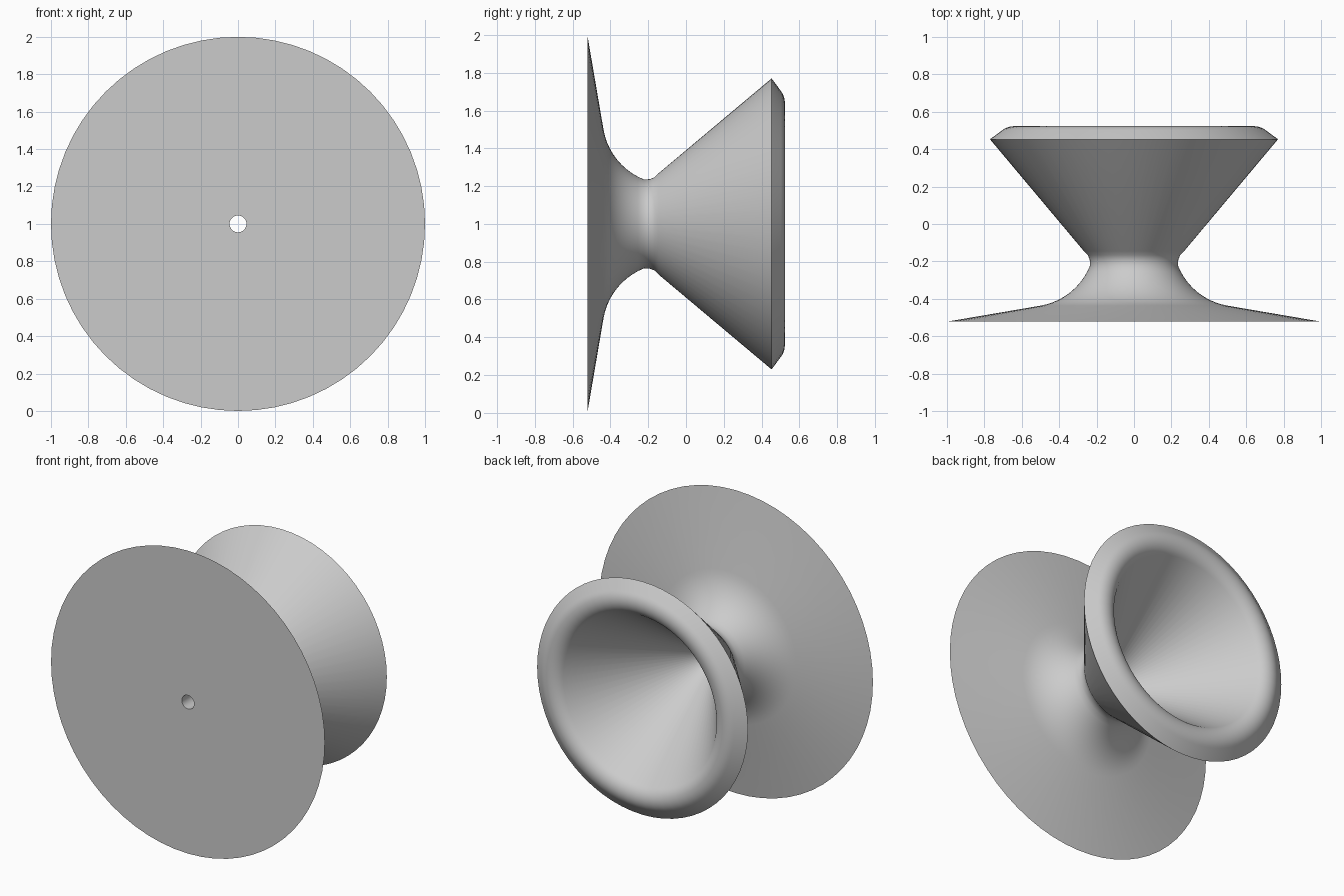
import bpy
import bmesh
from math import radians, sin, cos
from mathutils import Matrix, Vector

cube = bpy.data.objects.get("Cube")
if cube:
    bpy.data.objects.remove(cube)

SEGMENTS = 64
AXIS_HEIGHT = 1.0


def make_material(name, colour):
    mat = bpy.data.materials.new(name)
    mat.use_nodes = True
    mat.diffuse_color = colour
    mat.node_tree.nodes["Principled BSDF"].inputs["Base Color"].default_value = colour
    return mat


def arc(centre, radius, start, end, steps):
    """Points (r, y) along a circular arc, angles in degrees."""
    angles = [radians(start + (end - start) * i / steps) for i in range(steps + 1)]
    return [(centre[0] + radius * cos(a), centre[1] + radius * sin(a)) for a in angles]


def lathe(name, profile, material):
    """Revolve a closed (radius, y) profile about the horizontal y axis."""
    bm = bmesh.new()
    rings = []
    for i in range(SEGMENTS):
        turn = Matrix.Rotation(radians(360 * i / SEGMENTS), 3, "Y")
        rings.append([bm.verts.new(turn @ Vector((r, y, 0))) for r, y in profile])
    n = len(profile)
    for i, ring in enumerate(rings):
        nxt = rings[(i + 1) % SEGMENTS]
        for j in range(n):
            k = (j + 1) % n
            bm.faces.new((ring[j], ring[k], nxt[k], nxt[j]))
    bmesh.ops.recalc_face_normals(bm, faces=bm.faces)
    mesh = bpy.data.meshes.new(name)
    bm.to_mesh(mesh)
    bm.free()
    mesh.materials.append(material)
    obj = bpy.data.objects.new(name, mesh)
    obj.location.z = AXIS_HEIGHT
    bpy.context.collection.objects.link(obj)
    bpy.ops.object.select_all(action="DESELECT")
    obj.select_set(True)
    bpy.context.view_layer.objects.active = obj
    bpy.ops.object.shade_smooth_by_angle(angle=radians(30))
    return obj


grey = make_material("plain grey", (0.6, 0.6, 0.6, 1))

# Flat base disc with a centre hole, thinning to a sharp edge
profile = [(0.045, -0.522), (1.0, -0.522)]
# Concave flare from the disc up to the neck
profile += arc((0.558, -0.094), 0.3475, 260.4, 201.6, 10)
# Narrow neck rounding into the outer cone
profile += [(0.237, -0.19), (0.247, -0.166), (0.268, -0.145)]
# Sharp outer edge of the cup and its bevel
profile += [(0.77, 0.453)]
# Rolled rim flowing smoothly into the bowl
profile += arc((0.642, 0.423), 0.1, 52, 145, 12)
# Conical bowl running down to the bore
profile += [(0.045, -0.256)]

lathe("flared_knob", profile, grey)
